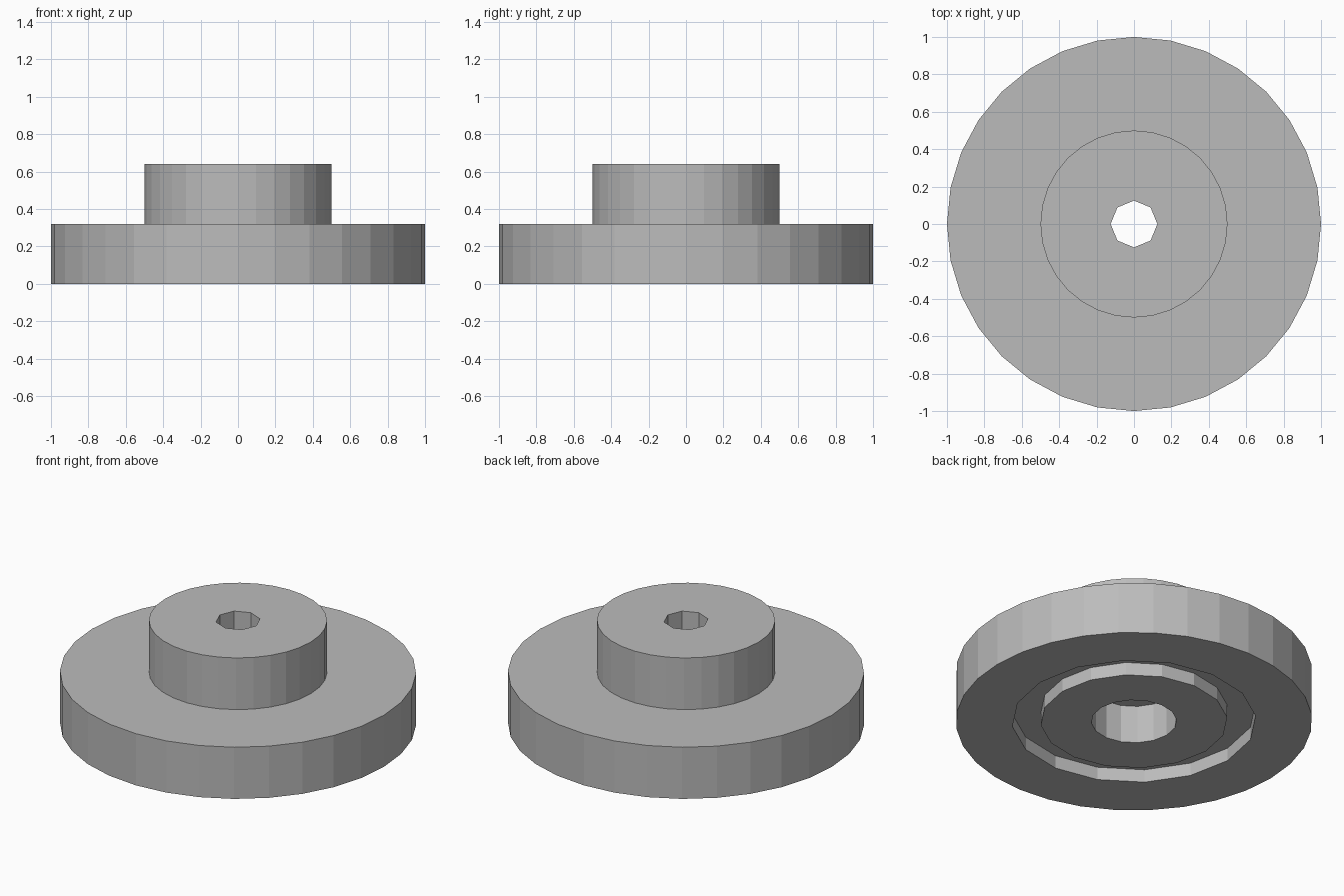
import bpy
import bmesh
from math import cos, sin, tau

cube = bpy.data.objects.get("Cube")
if cube:
    bpy.data.objects.remove(cube, do_unlink=True)

# Plain grey material
grey = bpy.data.materials.new("grey")
grey.use_nodes = True
colour = (0.5, 0.5, 0.5, 1)
grey.diffuse_color = colour
grey.node_tree.nodes["Principled BSDF"].inputs["Base Color"].default_value = colour


def add_loop(bm, radius, z, sides):
    """Closed polygon of edges around the z axis."""
    verts = [bm.verts.new((radius * cos(tau * i / sides), radius * sin(tau * i / sides), z))
             for i in range(sides)]
    edges = [bm.edges.new((v, verts[(i + 1) % sides])) for i, v in enumerate(verts)]
    return verts, edges


def join_loops(bm, a, b):
    """Quads between matching loops, a triangulated ring between unlike ones."""
    (va, ea), (vb, eb) = a, b
    n = len(va)
    if n == len(vb):
        for i in range(n):
            j = (i + 1) % n
            bm.faces.new((va[i], va[j], vb[j], vb[i]))
    else:
        bmesh.ops.triangle_fill(bm, edges=ea + eb, use_beauty=True, normal=(0, 0, 1))


def turned_part(name, profile):
    """Solid ring from a closed profile of (radius, height, sides)."""
    bm = bmesh.new()
    loops = [add_loop(bm, *step) for step in profile]
    for i, loop in enumerate(loops):
        join_loops(bm, loop, loops[(i + 1) % len(loops)])
    bmesh.ops.recalc_face_normals(bm, faces=bm.faces)
    mesh = bpy.data.meshes.new(name)
    bm.to_mesh(mesh)
    bm.free()
    mesh.materials.append(grey)
    obj = bpy.data.objects.new(name, mesh)
    bpy.context.collection.objects.link(obj)
    return obj


flange = [(1, 0, 32), (1, 0.32, 32)]
hub = [(0.5, 0.32, 32), (0.5, 0.64, 32)]
bore = [(0.125, 0.64, 8), (0.125, 0.235, 8)]
counterbore = [(0.24, 0.235, 16), (0.24, 0, 16)]
groove = [(0.525, 0, 16), (0.525, 0.08, 16), (0.685, 0.08, 16), (0.685, 0, 16)]
turned_part("flanged_hub", flange + hub + bore + counterbore + groove)
